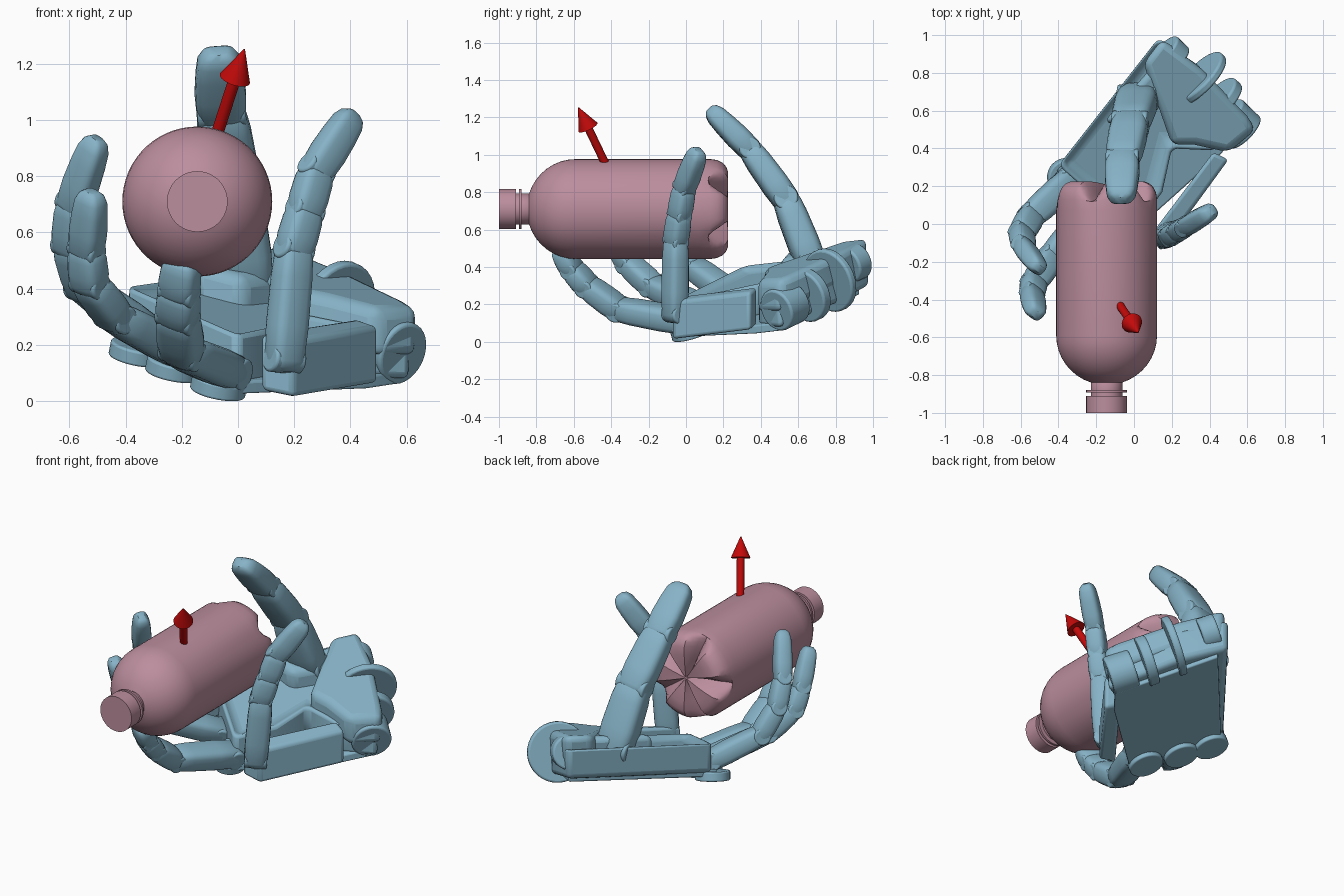
import bpy, bmesh, math
from mathutils import Vector as V

if "Cube" in bpy.data.objects:
    bpy.data.objects.remove(bpy.data.objects["Cube"])

def mat(name, c):
    m = bpy.data.materials.new(name)
    m.diffuse_color = (*c, 1)
    m.use_nodes = True
    m.node_tree.nodes["Principled BSDF"].inputs["Base Color"].default_value = m.diffuse_color
    return m

BLUE = mat("hand_blue", (0.24, 0.45, 0.57))
PINK = mat("bottle_pink", (0.50, 0.27, 0.34))
RED = mat("arrow_red", (0.55, 0.003, 0.003))

def finish(bm, name, m, bevel=0, angle=35):
    bmesh.ops.recalc_face_normals(bm, faces=bm.faces)
    me = bpy.data.meshes.new(name)
    bm.to_mesh(me)
    bm.free()
    ob = bpy.data.objects.new(name, me)
    bpy.context.collection.objects.link(ob)
    me.materials.append(m)
    if bevel:
        b = ob.modifiers.new("bevel", 'BEVEL')
        b.width, b.segments, b.limit_method = bevel, 3, 'ANGLE'
    bpy.ops.object.select_all(action='DESELECT')
    ob.select_set(True)
    bpy.context.view_layer.objects.active = ob
    bpy.ops.object.shade_smooth_by_angle(angle=math.radians(angle))
    return ob

def skin(bm, rings):
    """Join equal point rings into a closed tube."""
    vs = [[bm.verts.new(p) for p in r] for r in rings]
    n = len(vs[0])
    for a, b in zip(vs, vs[1:]):
        for i in range(n):
            bm.faces.new((a[i], a[(i + 1) % n], b[(i + 1) % n], b[i]))
    bm.faces.new(vs[0])
    bm.faces.new(vs[-1])

def rod(name, p, q, r0, r1, m, bevel=0):
    p, q = V(p), V(q)
    d = q - p
    bm = bmesh.new()
    bmesh.ops.create_cone(bm, cap_ends=True, segments=32, radius1=r0, radius2=r1, depth=d.length)
    rot = d.to_track_quat('Z', 'Y')
    for v in bm.verts:
        v.co = rot @ v.co + (p + q) / 2
    return finish(bm, name, m, bevel)

# ---- bottle: lathe about a y axis, five grooves cut into the base
BX, BZ, R = -0.145, 0.71, 0.267
prof = [(-1.0, .108), (-.91, .108), (-.91, .083), (-.893, .083), (-.893, .108), (-.88, .108),
        (-.88, .083), (-.84, .083)]
for k in range(9):
    a = math.radians(18 + 72 * k / 8)
    prof.append((-.59 - .262 * math.cos(a), R * math.sin(a)))
prof += [(.07, R), (.13, R), (.165, .262), (.195, .248), (.215, .226), (.225, .2), (.225, .15),
         (.222, .1), (.215, .05), (.21, .01)]
rings = []
for y, r in prof:
    ring = []
    for i in range(60):
        a = math.tau * i / 60
        off = abs((math.degrees(a) - 180 + 36) % 72 - 36)
        g = max(0, 1 - off / 17)
        yy, rr = y, r
        if y > .12:
            yy = y - g * .115 * min(1, (y - .12) / .1) * (.4 + .6 * r / R)
            rr = r * (1 - .03 * g)
        ring.append((BX + rr * math.cos(a), yy, BZ + rr * math.sin(a)))
    rings.append(ring)
bm = bmesh.new()
skin(bm, rings)
finish(bm, "bottle", PINK)

# ---- direction arrow
d = V((.023, -.575, 1.253)) - V((-.075, -.43, .95))
t0 = V((-.075, -.43, .95))
rod("arrow_shaft", t0 - d * .15, t0 + d * .68, .022, .022, RED)
rod("arrow_head", t0 + d * .65, t0 + d, .056, .002, RED)

# ---- palm slabs lying on a tilted plane
def zb(x, y):
    return .05 - .2 * x + .27 * y

def slab(name, pts, low, high, inset=0, dip=0, bevel=.02):
    bm = bmesh.new()
    lo = [bm.verts.new((x, y, zb(x, y) + low)) for x, y in pts]
    hi = [bm.verts.new((x, y, zb(x, y) + high)) for x, y in pts]
    n = len(pts)
    bm.faces.new(lo)
    top = bm.faces.new(hi)
    for i in range(n):
        bm.faces.new((lo[i], lo[(i + 1) % n], hi[(i + 1) % n], hi[i]))
    bmesh.ops.recalc_face_normals(bm, faces=bm.faces)
    if inset:
        bmesh.ops.inset_individual(bm, faces=[top], thickness=inset, depth=dip)
    return finish(bm, name, BLUE, bevel)

slab("palm", [(0, -.04), (.15, .17), (.2, .4), (.42, .39), (.62, .5), (.34, .84), (.13, .985), (-.4, .31)],
     .01, .21, .06, -.05, .03)
slab("palm_back_plate", [(-.02, -.06), (.46, .37), (.56, .5), (.16, .93), (-.41, .28)], -.015, .03, bevel=.008)
slab("palm_side_block", [(.08, -.07), (.2, -.07), (.5, .34), (.42, .38)], .02, .225, bevel=.02)
slab("wrist_pad", [(.2, .42), (.32, .42), (.5, .38), (.645, .5), (.6, .57), (.36, .82), (.15, .98), (.05, .85)],
     .1, .275, bevel=.04)
slab("thumb_mount", [(-.16, .54), (.02, .5), (.16, .66), (.12, .86)], .1, .26, bevel=.04)

# rounded knuckle lobes under the front edge
N = V((.2, -.27, 1)).normalized()
for i, (x, y) in enumerate([(-.07, .02), (-.23, .14), (-.36, .25)]):
    c = V((x, y, zb(x, y) - .022))
    rod(f"knuckle_lobe_{i}", c - N * .02, c + N * .035, .1, .1, BLUE, .008)

# upright discs along the wrist edge
AX = V((.68, -.66, -.32)).normalized()
for i, (c, r, w) in enumerate([((.19, .89, .42), .1, .05), ((.35, .77, .33), .175, .022),
                               ((.45, .65, .25), .145, .03), ((.54, .53, .19), .115, .075)]):
    rod(f"wrist_disc_{i}", V(c) - AX * w, V(c) + AX * w, r, r, BLUE, .012)

# ---- fingers: rounded-box segments with pin joints
def phalanx(name, p, q, side, w0, w1, d0, d1, tip):
    p, q = V(p), V(q)
    ax = (q - p).normalized()
    s = (V(side) - ax * ax.dot(V(side))).normalized()
    n = ax.cross(s)
    L = (q - p).length
    e = d1 * .8
    st = [(-d0 * .75, 0, .5), (-d0 * .5, 0, .8), (-d0 * .1, 0, .96), (L * .3, .3, 1.04)]
    if tip:
        st += [(L * .6, .6, 1), (L * .82, .85, .92), (L * .93, .95, .72), (L * .985, 1, .4)]
    else:
        st += [(L * .75, .75, 1.03), (L - e * .3, 1, .96), (L + e * .15, 1, .8), (L + e * .4, 1, .55)]
    rings = []
    for dist, t, k in st:
        w, d = (w0 + (w1 - w0) * t) * k, (d0 + (d1 - d0) * t) * k
        ring = []
        for i in range(20):
            a = math.tau * i / 20
            ca, sa = math.cos(a), math.sin(a)
            ring.append(p + ax * dist + s * w * math.copysign(abs(ca) ** .6, ca)
                        + n * d * math.copysign(abs(sa) ** .6, sa))
        rings.append(ring)
    bm = bmesh.new()
    skin(bm, rings)
    finish(bm, name, BLUE, angle=40)
    rod(name + "_joint", p - s * w0 * .95, p + s * w0 * .95, d0 * .85, d0 * .85, BLUE, .01)

ROW = (.75, -.6, -.3)
fingers = {
    "index_finger": ((.85, -.4, -.25), .082, .068, .068, .05,
        [(-.04, -.01, .11), (-.2, -.36, .175), (-.215, -.53, .30), (-.21, -.61, .39), (-.2, -.68, .51)]),
    "middle_finger": (ROW, .075, .06, .065, .048,
        [(-.2, .1, .17), (-.44, -.18, .30), (-.53, -.31, .42), (-.54, -.37, .54), (-.52, -.48, .75)]),
    "ring_finger": (ROW, .075, .058, .062, .048,
        [(-.34, .23, .26), (-.545, .04, .40), (-.595, -.05, .55), (-.585, -.12, .70), (-.5, -.24, .94)]),
    "outer_finger": ((.8, .55, -.3), .068, .06, .06, .05,
        [(.165, -.06, .15), (.2, -.055, .54), (.24, -.035, .68), (.28, -.01, .82), (.415, .07, 1.03)]),
    "thumb": ((1, .1, 0), .11, .082, .085, .058,
        [(.02, .67, .42), (-.02, .535, .76), (-.06, .34, 1.03), (-.07, .12, 1.25)]),
}
for name, (side, wa, wb, da, db, pts) in fingers.items():
    k = len(pts) - 1
    for i in range(k):
        f, g = i / k, (i + 1) / k
        phalanx(f"{name}_{i + 1}", pts[i], pts[i + 1], side,
                wa + (wb - wa) * f, wa + (wb - wa) * g,
                da + (db - da) * f, da + (db - da) * g, i == k - 1)
